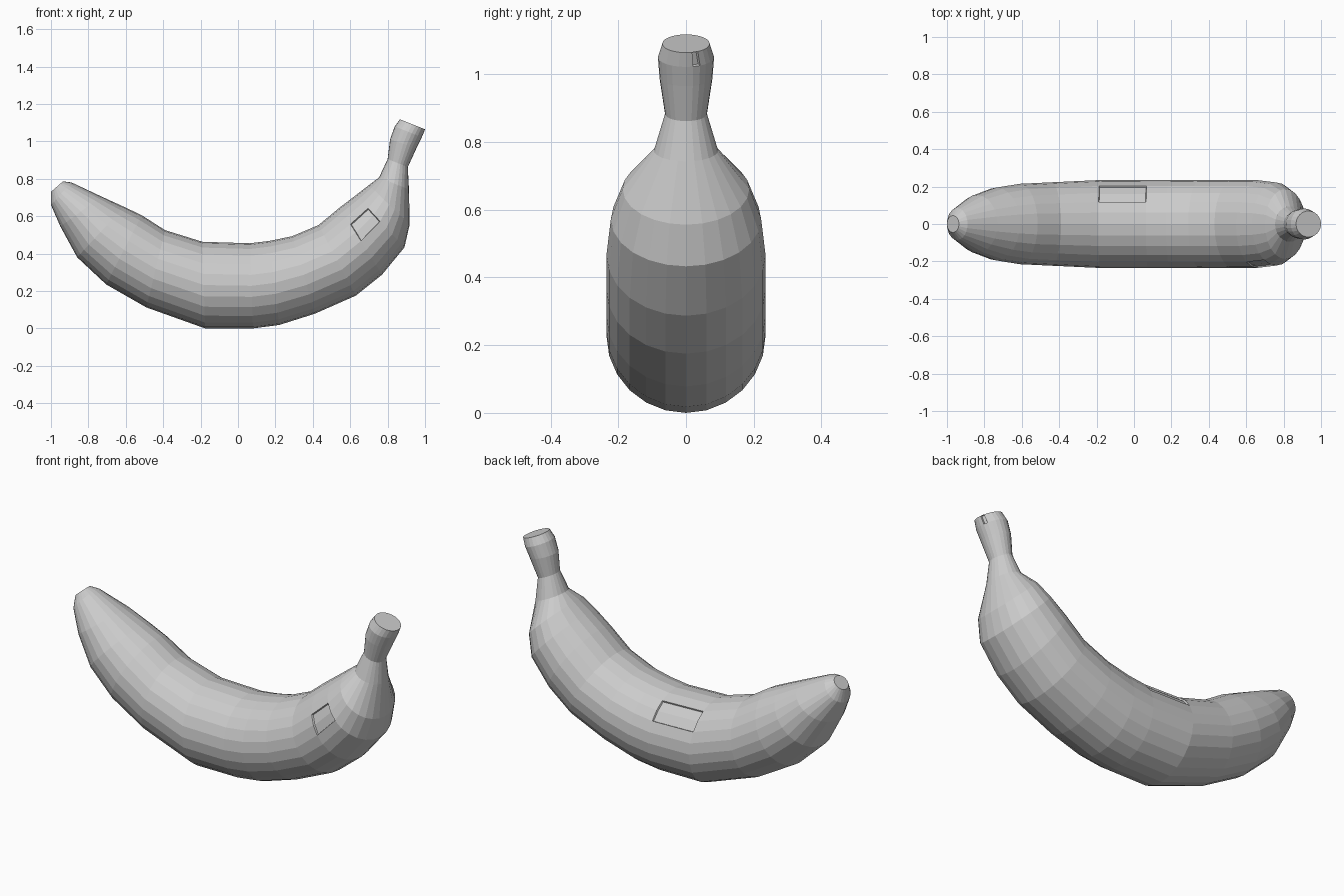
import bpy, bmesh, math
from mathutils import Vector

SIDES = 24
# Cross-sections along the fruit: inner (x, z), outer (x, z), half width in y
sections = [
    (-0.936, 0.786, -1.00, 0.73, 0.045),
    (-0.89, 0.780, -1.00, 0.66, 0.085),
    (-0.73, 0.705, -0.95, 0.545, 0.155),
    (-0.61, 0.650, -0.86, 0.38, 0.195),
    (-0.515, 0.605, -0.705, 0.235, 0.215),
    (-0.39, 0.525, -0.49, 0.112, 0.223),
    (-0.19, 0.463, -0.176, 0.0, 0.235),
    (0.064, 0.455, 0.08, 0.0, 0.235),
    (0.17, 0.468, 0.22, 0.018, 0.235),
    (0.29, 0.493, 0.41, 0.078, 0.235),
    (0.43, 0.552, 0.63, 0.175, 0.235),
    (0.545, 0.647, 0.77, 0.287, 0.235),
    (0.63, 0.712, 0.89, 0.433, 0.222),
    (0.70, 0.766, 0.918, 0.556, 0.187),
    (0.754, 0.807, 0.914, 0.743, 0.095),
    (0.80, 0.905, 0.908, 0.862, 0.062),
    (0.813, 1.010, 0.955, 0.965, 0.078),
    (0.838, 1.080, 0.983, 1.022, 0.083),
    (0.866, 1.118, 1.00, 1.064, 0.070),
]

# Body, tip and stem as one loft
bm = bmesh.new()
rings = []
for ix, iz, ox, oz, w in sections:
    inner, outer = Vector((ix, 0, iz)), Vector((ox, 0, oz))
    mid, half = (inner + outer) / 2, (outer - inner) / 2
    ring = []
    for i in range(SIDES):
        a = 2 * math.pi * i / SIDES
        ring.append(bm.verts.new(mid + half * math.cos(a) + Vector((0, w * math.sin(a), 0))))
    rings.append(ring)
for a, b in zip(rings, rings[1:]):
    for i in range(SIDES):
        j = (i + 1) % SIDES
        bm.faces.new((a[i], a[j], b[j], b[i]))
bm.faces.new(rings[0])
bm.faces.new(rings[-1])
bmesh.ops.recalc_face_normals(bm, faces=bm.faces[:])


# Shallow dents in the skin and a notch at the stem end
def dent(point, count, depth):
    p = Vector(point)
    quads = [f for f in bm.faces if len(f.verts) == 4]
    faces = sorted(quads, key=lambda f: (f.calc_center_median() - p).length)[:count]
    bmesh.ops.inset_region(bm, faces=faces, thickness=0.004, depth=-depth)


dent((0.66, -0.20, 0.57), 2, 0.008)
dent((-0.13, 0.19, 0.38), 2, 0.008)
dent((0.99, 0.03, 1.04), 1, 0.008)

mesh = bpy.data.meshes.new("banana")
bm.to_mesh(mesh)
bm.free()
banana = bpy.data.objects.new("banana", mesh)
bpy.context.collection.objects.link(banana)
